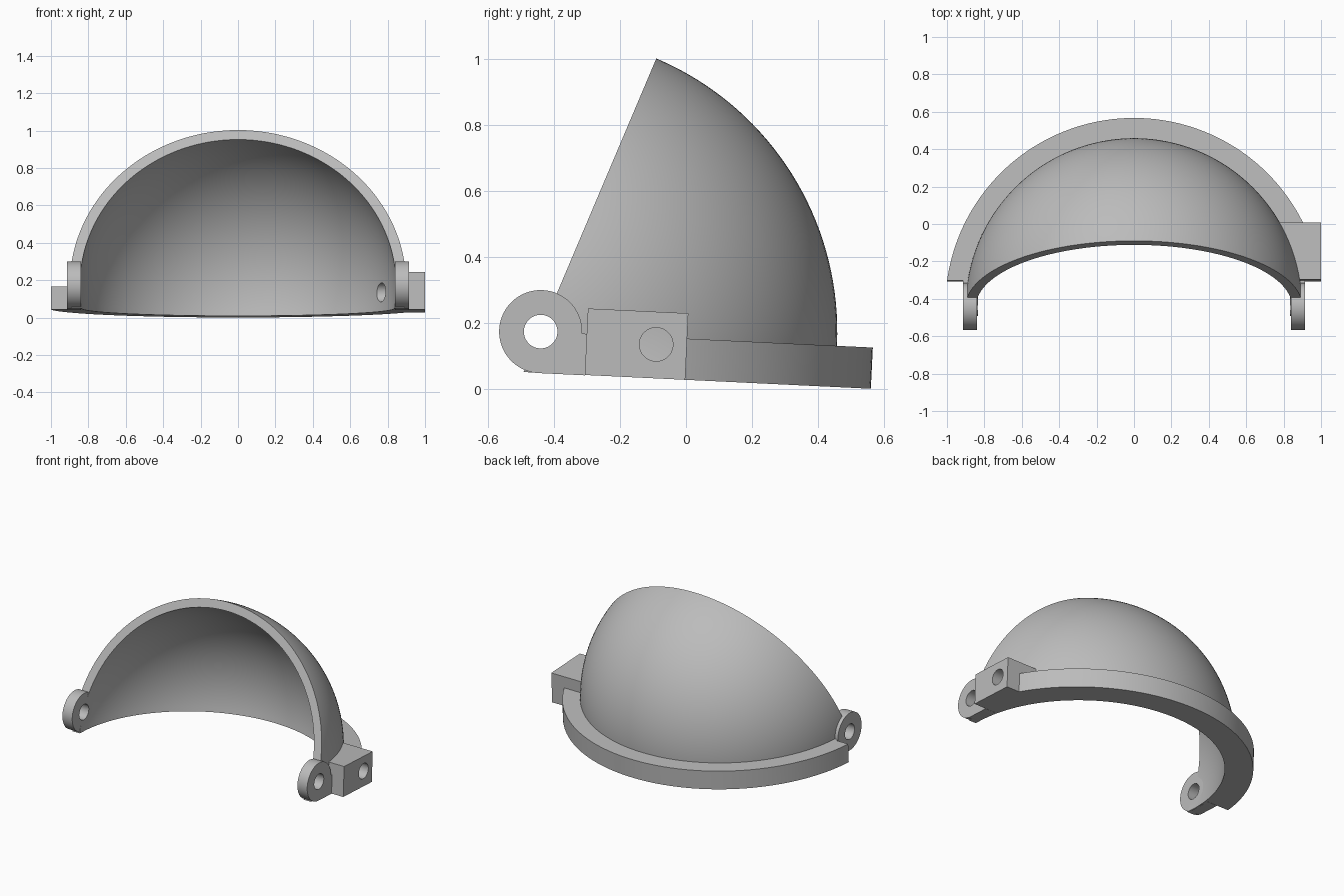
import bpy, bmesh
from math import sin, cos, asin, sqrt, pi, radians
from mathutils import Matrix, Vector

cube = bpy.data.objects.get("Cube")
if cube:
    bpy.data.objects.remove(cube, do_unlink=True)

# Main dimensions, measured from the hinge axis
OUTER, INNER, RIM = 0.9, 0.845, 1.009
BOTTOM, EAR_R, HOLE_R = -0.125, 0.126, 0.051
FRONT = 0.14
PLACE = Matrix.Translation((0, -0.441, 0.174)) @ Matrix.Rotation(radians(-2.75), 4, 'X')

grey = bpy.data.materials.new("plain grey")
grey.use_nodes = True
grey.diffuse_color = (0.5, 0.5, 0.5, 1)
grey.node_tree.nodes["Principled BSDF"].inputs["Base Color"].default_value = (0.5, 0.5, 0.5, 1)


def make_object(name, bm):
    bmesh.ops.recalc_face_normals(bm, faces=bm.faces)
    bm.transform(PLACE)
    mesh = bpy.data.meshes.new(name)
    bm.to_mesh(mesh)
    bm.free()
    mesh.materials.append(grey)
    obj = bpy.data.objects.new(name, mesh)
    bpy.context.collection.objects.link(obj)
    return obj


def prism(name, points, offset):
    """Extrude a closed 3D outline along an offset."""
    bm = bmesh.new()
    face = bm.faces.new([bm.verts.new(p) for p in points])
    new = bmesh.ops.extrude_face_region(bm, geom=[face], use_keep_orig=True)["geom"]
    bmesh.ops.translate(bm, vec=offset, verts=[v for v in new if isinstance(v, bmesh.types.BMVert)])
    return make_object(name, bm)


def arc(radius, start, end, steps):
    angles = [start + (end - start) * i / steps for i in range(steps + 1)]
    return [(radius * cos(a), radius * sin(a)) for a in angles]


def pin(name, y, z, x0, x1):
    circle = arc(HOLE_R, 0, 2 * pi, 40)[:-1]
    obj = prism(name, [(x0, y + a, z + b) for a, b in circle], (x1 - x0, 0, 0))
    obj.hide_render = True
    return obj


def drill(obj, cutter):
    mod = obj.modifiers.new("hole", 'BOOLEAN')
    mod.operation, mod.solver, mod.object = 'DIFFERENCE', 'EXACT', cutter
    bpy.context.view_layer.objects.active = obj
    bpy.ops.object.modifier_apply(modifier=mod.name)


# Dome shell: a thick lathed dome, sliced by a leaning front plane
bm = bmesh.new()
profile = arc(OUTER, asin(BOTTOM / OUTER), pi / 2, 48)
profile += arc(INNER, pi / 2, asin(BOTTOM / INNER), 48)
verts = [bm.verts.new((x, 0, z)) for x, z in profile]
half = len(verts) // 2
edges = [bm.edges.new((verts[i], verts[i - 1])) for i in range(len(verts)) if i != half]
bmesh.ops.spin(bm, geom=verts + edges, axis=(0, 0, 1), cent=(0, 0, 0),
               angle=2 * pi, steps=128, use_duplicate=False)
bmesh.ops.remove_doubles(bm, verts=bm.verts, dist=0.0001)
lean = radians(20.2)
bmesh.ops.bisect_plane(bm, geom=bm.verts[:] + bm.edges[:] + bm.faces[:], dist=0.00001,
                       plane_co=(0, 0, 0), plane_no=(0, cos(lean), -sin(lean)), clear_inner=True)
bmesh.ops.edgeloop_fill(bm, edges=[e for e in bm.edges if e.is_boundary])
shell = make_object("dome_shell", bm)

# Rim flange around the base
a, b = asin(FRONT / RIM), asin(FRONT / 0.87)
outline = arc(RIM, a, pi - a, 96) + arc(0.87, pi - b, b, 96)
flange = prism("rim_flange", [(x, y, BOTTOM) for x, y in outline], (0, 0, -BOTTOM))

# Side block, its inner face following the shell
back = 0.445
outline = [(1, FRONT), (1, back)] + arc(0.872, asin(back / 0.872), asin(FRONT / 0.872), 12)
block = prism("side_block", [(x, y, BOTTOM) for x, y in outline], (0, 0, 0.077 - BOTTOM))

# Hinge ears: a disc with a short foot reaching the flange
ears = []
for side, sign in (("left", 1), ("right", -1)):
    ring = arc(EAR_R, 0, 1.5 * pi, 60)
    outline = ring + [(FRONT, -EAR_R), (FRONT, 0)]
    ears.append(prism(side + "_hinge_ear", [(sign * 0.84, y, z) for y, z in outline],
                      (sign * 0.073, 0, 0)))

# Drill the hinge holes and the block hole
hinge_pin = pin("hinge_cutter", 0, 0, -1.2, 1.2)
block_pin = pin("block_cutter", 0.352, -0.022, 0.5, 1.2)
for obj in [shell] + ears:
    drill(obj, hinge_pin)
for obj in (shell, flange, block):
    drill(obj, block_pin)
for cutter in (hinge_pin, block_pin):
    bpy.data.objects.remove(cutter, do_unlink=True)

# Smooth the curved faces and keep the edges crisp
bpy.ops.object.select_all(action='DESELECT')
for obj in [shell, flange, block] + ears:
    obj.select_set(True)
bpy.context.view_layer.objects.active = shell
bpy.ops.object.shade_smooth_by_angle(angle=radians(30))
